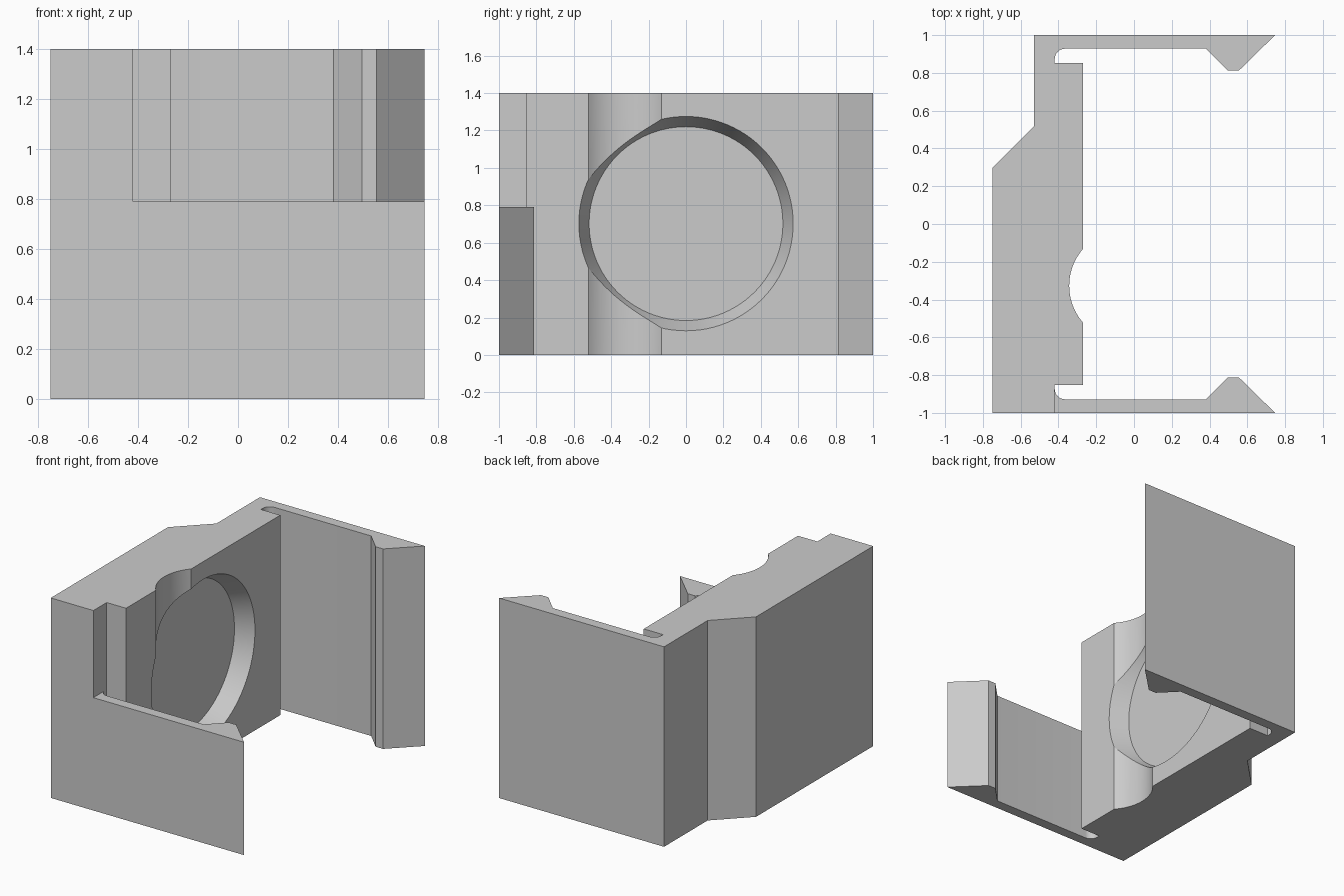
import bpy, bmesh, math
from mathutils import Matrix, Vector

if "Cube" in bpy.data.objects:
    bpy.data.objects.remove(bpy.data.objects["Cube"], do_unlink=True)

HEIGHT = 1.4
ARM_HEIGHT = 0.79
FACE_X = -0.27     # inner face of the wall
SLOT_X = -0.42     # bottom of the relief slots
FILLET = 0.055

grey = bpy.data.materials.new("plain grey")
grey.use_nodes = True
colour = (0.6, 0.6, 0.6, 1)
grey.diffuse_color = colour
grey.node_tree.nodes["Principled BSDF"].inputs["Base Color"].default_value = colour


def new_object(name, bm):
    bmesh.ops.recalc_face_normals(bm, faces=bm.faces)
    mesh = bpy.data.meshes.new(name)
    bm.to_mesh(mesh)
    bm.free()
    mesh.materials.append(grey)
    ob = bpy.data.objects.new(name, mesh)
    bpy.context.collection.objects.link(ob)
    return ob


def prism(name, outline, z0, z1):
    bm = bmesh.new()
    face = bm.faces.new([bm.verts.new((x, y, z0)) for x, y in outline])
    new = bmesh.ops.extrude_face_region(bm, geom=[face])["geom"]
    verts = [v for v in new if isinstance(v, bmesh.types.BMVert)]
    bmesh.ops.translate(bm, verts=verts, vec=(0, 0, z1 - z0))
    return new_object(name, bm)


def arc(cx, cy, r, a0, a1, steps):
    angles = [math.radians(a0 + (a1 - a0) * i / steps) for i in range(steps + 1)]
    return [(cx + r * math.cos(a), cy + r * math.sin(a)) for a in angles]


def cut(target, cutter):
    cutter.hide_render = True
    mod = target.modifiers.new("cut", "BOOLEAN")
    mod.operation = "DIFFERENCE"
    mod.solver = "EXACT"
    mod.object = cutter
    bpy.context.view_layer.objects.active = target
    bpy.ops.object.modifier_apply(modifier=mod.name)
    bpy.data.objects.remove(cutter, do_unlink=True)


# Arm with hooked tip and filleted relief slot, tip to wall (front side)
arm = [(0.747, -1), (0.555, -0.812), (0.497, -0.812), (0.382, -0.928)]
arm += arc(SLOT_X + FILLET, -0.928 + FILLET, FILLET, 270, 180, 8)
arm += [(SLOT_X, -0.853), (FACE_X, -0.853)]
back_arm = [(x, -y) for x, y in reversed(arm)]

# Shallow round groove in the inner face
half, depth = 0.195, 0.073
radius = (half ** 2 + depth ** 2) / (2 * depth)
spread = math.degrees(math.asin(half / radius))
groove = arc(FACE_X - depth + radius, -0.327, radius, 180 + spread, 180 - spread, 24)

# Stepped outer wall
outer = [(-0.53, 1), (-0.53, 0.517), (-0.75, 0.297), (-0.75, -1)]
bracket = prism("clip_bracket", arm + groove + back_arm + outer, 0, HEIGHT)

# Front arm is shortened
cut(bracket, prism("arm_cutter", [
    (SLOT_X, -1.2), (1, -1.2), (1, -0.7), (-0.2, -0.7),
    (-0.2, -0.868), (SLOT_X, -0.868)], ARM_HEIGHT, HEIGHT + 0.2))

# Tapered round recess
r_floor, r_face, recess = 0.518, 0.573, 0.12
extra = 0.1
r_out = r_face + (r_face - r_floor) * extra / recess
bm = bmesh.new()
bmesh.ops.create_cone(bm, cap_ends=True, segments=96, radius1=r_floor,
                      radius2=r_out, depth=recess + extra)
place = Matrix.Translation(Vector((FACE_X + (extra - recess) / 2, 0, 0.702)))
bm.transform(place @ Matrix.Rotation(math.pi / 2, 4, "Y"))
cut(bracket, new_object("recess_cutter", bm))

# Smooth the curved walls, keep the corners sharp
bpy.ops.object.select_all(action="DESELECT")
bracket.select_set(True)
bpy.context.view_layer.objects.active = bracket
bpy.ops.object.shade_smooth_by_angle(angle=math.radians(20))
